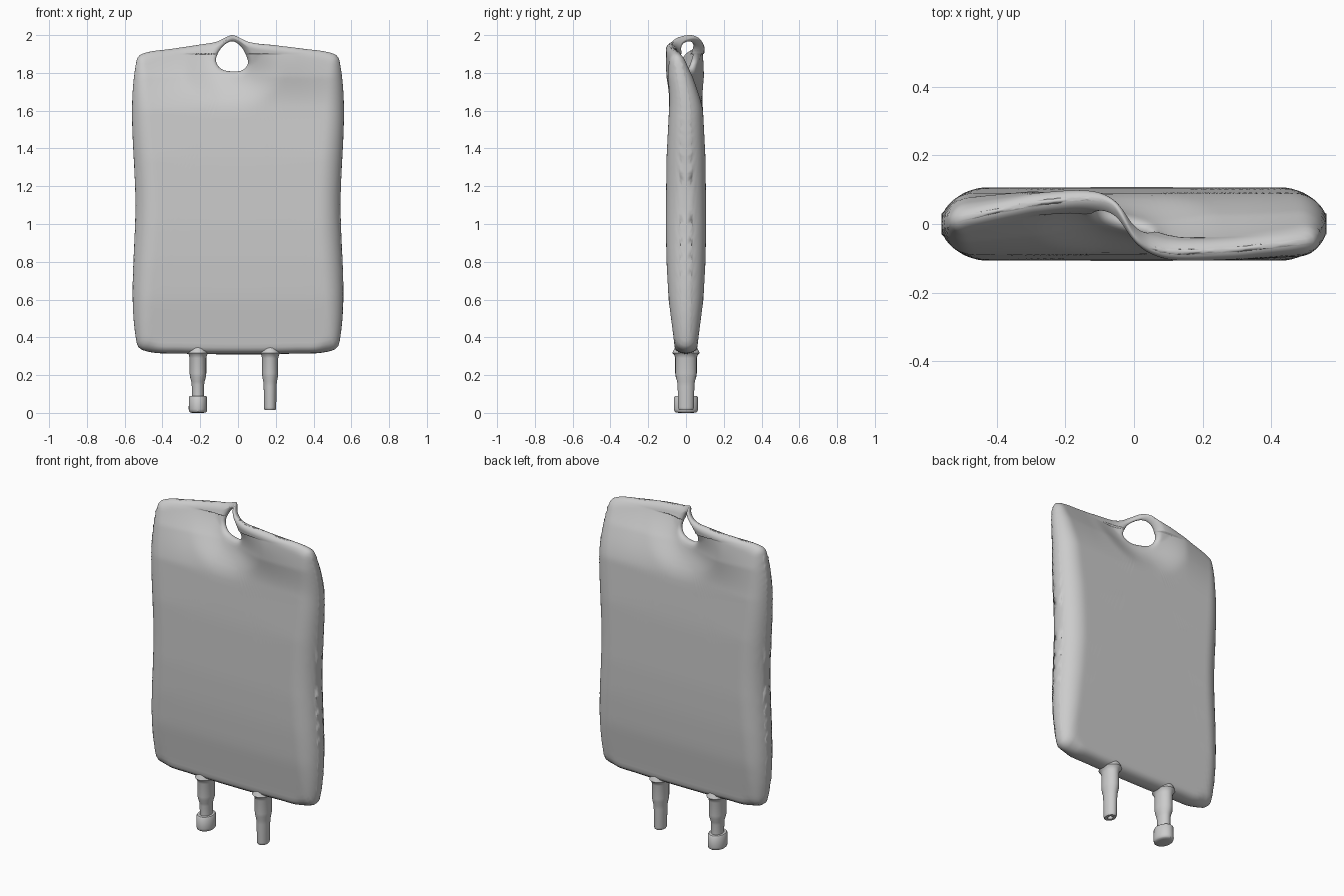
import bpy, bmesh, math
from mathutils import Vector, kdtree

if "Cube" in bpy.data.objects:
    bpy.data.objects.remove(bpy.data.objects["Cube"])

N, RINGS = 256, 40
CENTRE = Vector((-0.03, 1.88))


def smooth(t):
    t = max(0, min(1, t))
    return t * t * (3 - 2 * t)


def lerp_table(table, v):
    for (a, p), (b, q) in zip(table, table[1:]):
        if v <= b:
            return p + (q - p) * smooth_free(max(0, (v - a) / (b - a)))
    return table[-1][1]


def smooth_free(t):
    return t


def closed_curve(pts, steps):
    """Closed Catmull-Rom curve through the points (centripetal-like tangents)."""
    pts = [Vector(p) for p in pts]
    out, n = [], len(pts)
    for i in range(n):
        a, b, c, d = (pts[(i + k) % n] for k in (-1, 0, 1, 2))
        L = (c - b).length
        m1 = ((c - b).normalized() + (b - a).normalized()).normalized() * L
        m2 = ((d - c).normalized() + (c - b).normalized()).normalized() * L
        for j in range(steps):
            t = j / steps
            out.append(b * (2*t**3 - 3*t*t + 1) + m1 * (t**3 - 2*t*t + t)
                       + c * (3*t*t - 2*t**3) + m2 * (t**3 - t*t))
    return out


def tree(pts):
    k = kdtree.KDTree(len(pts))
    for i, p in enumerate(pts):
        k.insert((p.x, p.y, 0), i)
    k.balance()
    return k


def angle(p):
    return math.atan2(p.y - CENTRE.y, p.x - CENTRE.x)


def adiff(a, b):
    return abs((a - b + math.pi) % (2 * math.pi) - math.pi)


def finish(bm, name, sharp=40):
    bmesh.ops.recalc_face_normals(bm, faces=bm.faces)
    me = bpy.data.meshes.new(name)
    bm.to_mesh(me)
    bm.free()
    ob = bpy.data.objects.new(name, me)
    bpy.context.collection.objects.link(ob)
    bpy.ops.object.select_all(action='DESELECT')
    ob.select_set(True)
    bpy.context.view_layer.objects.active = ob
    bpy.ops.object.shade_smooth_by_angle(angle=math.radians(sharp))
    return ob


# Outline of the bag and of the hanging hole, in x and z
outline = closed_curve([
    (-0.03, 2.0), (0.0, 1.99), (0.05, 1.966), (0.2, 1.946), (0.36, 1.926), (0.48, 1.909),
    (0.525, 1.89), (0.54, 1.85), (0.543, 1.1), (0.54, 0.39), (0.525, 0.345), (0.47, 0.323),
    (0.3, 0.314), (0, 0.31), (-0.3, 0.314), (-0.47, 0.323), (-0.525, 0.345), (-0.54, 0.39),
    (-0.543, 1.1), (-0.54, 1.85), (-0.525, 1.89), (-0.48, 1.909), (-0.36, 1.926),
    (-0.2, 1.95), (-0.11, 1.966), (-0.06, 1.99)], 60)
hole = closed_curve([
    (-0.03, 1.967), (0.01, 1.945), (0.042, 1.895), (0.052, 1.85), (0.03, 1.818), (-0.03, 1.808),
    (-0.09, 1.822), (-0.116, 1.86), (-0.108, 1.9), (-0.07, 1.95)], 40)
out_tree, hole_tree = tree(outline), tree(hole)

# Resample the outline, balancing arc length against angle about the hole
cum = [0]
for a, b in zip(outline, outline[1:] + outline[:1]):
    cum.append(cum[-1] + (b - a).length / 5.3 + 0.6 * adiff(angle(a), angle(b)) / (2 * math.pi))
outer, j = [], 0
for i in range(N):
    w = cum[-1] * i / N
    while cum[j + 1] < w:
        j += 1
    f = (w - cum[j]) / max(1e-9, cum[j + 1] - cum[j])
    outer.append(outline[j].lerp(outline[(j + 1) % len(outline)], f))
hole_ang = [(angle(h), h) for h in hole]
inner = []
for p in outer:
    a = angle(p)
    (a1, h1), (a2, h2) = sorted(hole_ang, key=lambda q: adiff(q[0], a))[:2]
    d1, d2 = adiff(a1, a), adiff(a2, a)
    inner.append(h1.lerp(h2, d1 / max(1e-9, d1 + d2)))

THICK = [(0.3, 0.055), (0.4, 0.066), (0.6, 0.092), (0.8, 0.103), (1.0, 0.107), (1.35, 0.103),
         (1.6, 0.09), (1.78, 0.065), (1.9, 0.033), (2.0, 0.022)]
SWAY = [(-0.54, 0.01), (-0.3, 0.06), (-0.1, 0.083), (0.1, 0.085), (0.3, 0.075), (0.54, 0.05)]


def depth(p):
    """Middle surface and half thickness of the bag at a point."""
    x, z = p
    d_out = out_tree.find((x, z, 0))[2]
    d_hole = hole_tree.find((x, z, 0))[2]
    twist = math.tanh((x + 0.02) / (0.05 + max(0, 1.99 - z) * 0.6))
    mid = -lerp_table(SWAY, x) * smooth((z - 1.58) / 0.38) * twist
    t = lerp_table(THICK, z)
    t *= 0.4 + 0.6 * smooth(d_hole / 0.2) if z < 1.9 else 1
    t = max(t, 0.02)
    rim = max(0.02, t * 1.1)
    if z < 0.5:
        rim = min(rim, 0.035 + 0.08 * max(0, abs(x) - 0.42) / 0.12)
    d = min(d_out, d_hole, rim) / rim
    return mid, t * math.sqrt(max(0, 1 - (1 - d) ** 2))


# Bag: front and back sheets joined along the outline and around the hole
bm = bmesh.new()
front, back = [], []
for r in range(RINGS + 1):
    s = 0.5 - 0.5 * math.cos(math.pi * r / RINGS)
    f_row, b_row = [], []
    for a, b in zip(inner, outer):
        p = a.lerp(b, s)
        mid, t = depth(p)
        if r in (0, RINGS):
            v = bm.verts.new((p.x, mid, p.y))
            f_row.append(v)
            b_row.append(v)
        else:
            f_row.append(bm.verts.new((p.x, mid - t, p.y)))
            b_row.append(bm.verts.new((p.x, mid + t, p.y)))
    front.append(f_row)
    back.append(b_row)
for rows in (front, back):
    for r in range(RINGS):
        for i in range(N):
            k = (i + 1) % N
            bm.faces.new((rows[r][i], rows[r][k], rows[r + 1][k], rows[r + 1][i]))
finish(bm, "bag", 180)


def port(name, x, profile, segs=40):
    """Oval turned tube; profile runs (radius, z) from top to bottom."""
    bm = bmesh.new()
    rings = [[bm.verts.new((x + r * math.cos(2 * math.pi * i / segs),
                            1.3 * r * math.sin(2 * math.pi * i / segs), z))
              for i in range(segs)] for r, z in profile]
    for a, b in zip(rings, rings[1:]):
        for i in range(segs):
            k = (i + 1) % segs
            bm.faces.new((a[i], a[k], b[k], b[i]))
    bm.faces.new(rings[0])
    bm.faces.new(rings[-1])
    return finish(bm, name)


# Two ports below the bag, the left one capped, the right one open
port("capped_port", -0.212, [
    (0.04, 0.36), (0.056, 0.318), (0.048, 0.307), (0.044, 0.29), (0.044, 0.21), (0.042, 0.19),
    (0.035, 0.165), (0.033, 0.15), (0.032, 0.09), (0.044, 0.089), (0.048, 0.083),
    (0.049, 0.02), (0.047, 0.008), (0.042, 0.003), (0.03, 0.0)])
port("open_port", 0.17, [
    (0.04, 0.36), (0.056, 0.318), (0.047, 0.307), (0.043, 0.29), (0.043, 0.21), (0.041, 0.19),
    (0.036, 0.165), (0.034, 0.14), (0.032, 0.03), (0.031, 0.02), (0.028, 0.015),
    (0.014, 0.015), (0.012, 0.02), (0.012, 0.06)])
